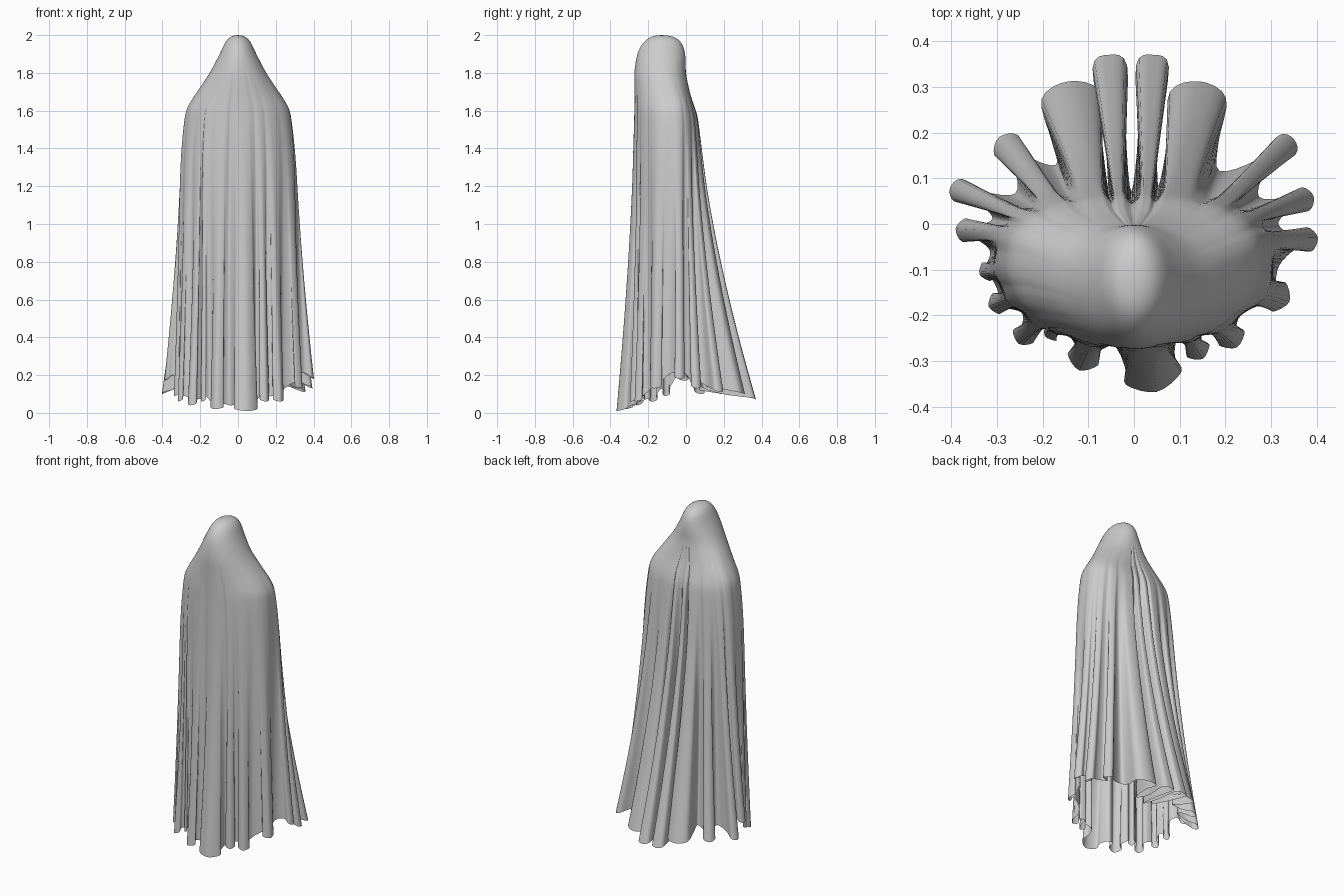
import bpy
import bmesh
from math import cos, sin, pi, atan2, sqrt
from mathutils import Vector

if "Cube" in bpy.data.objects:
    bpy.data.objects.remove(bpy.data.objects["Cube"])

# Draped body profile: z, half width, front y, back y
PROFILE = [
    (2.0, 0.0, -0.13, -0.13), (1.99, 0.04, -0.185, -0.065), (1.965, 0.065, -0.22, -0.03),
    (1.93, 0.083, -0.245, -0.012), (1.88, 0.107, -0.262, -0.003), (1.8, 0.15, -0.273, 0.0),
    (1.72, 0.203, -0.273, 0.015), (1.66, 0.243, -0.272, 0.03), (1.61, 0.27, -0.272, 0.045),
    (1.56, 0.281, -0.272, 0.055), (1.4, 0.296, -0.272, 0.06), (1.2, 0.303, -0.27, 0.06),
    (0.0, 0.303, -0.265, 0.06)]

# Hem folds clockwise from the back: tip x, tip y, half width, hem z, web depth of next valley
FOLDS = [
    (0.042, 0.37, 0.036, 0.07, 0.1), (0.143, 0.312, 0.062, 0.10, 0.35),
    (0.35, 0.185, 0.028, 0.11, 0.35), (0.393, 0.06, 0.027, 0.13, 0.35),
    (0.402, -0.03, 0.027, 0.18, 0.3), (0.34, -0.17, 0.035, 0.13, 0.1),
    (0.225, -0.27, 0.032, 0.06, 0.1), (0.15, -0.295, 0.028, 0.06, 0.1),
    (0.05, -0.367, 0.062, 0.01, 0.15), (-0.12, -0.32, 0.036, 0.02, 0.1),
    (-0.195, -0.245, 0.022, 0.06, 0.1), (-0.252, -0.262, 0.026, 0.04, 0.2),
    (-0.318, -0.18, 0.024, 0.06, 0.4), (-0.338, -0.11, 0.022, 0.09, 0.3),
    (-0.39, -0.01, 0.026, 0.17, 0.35), (-0.402, 0.08, 0.026, 0.10, 0.35),
    (-0.295, 0.19, 0.034, 0.10, 0.4), (-0.143, 0.312, 0.064, 0.10, 0.1),
    (-0.055, 0.37, 0.038, 0.07, 0.05)]
ROWS, SUB = 66, 4
SIDE_Y = -0.085


def catmull(p0, p1, p2, p3, t):
    return 0.5 * (2 * p1 + (p2 - p0) * t + (2 * p0 - 5 * p1 + 4 * p2 - p3) * t * t
                  + (3 * p1 - p0 - 3 * p2 + p3) * t ** 3)


def profile(z):
    """Smooth lookup of width, front and back, using sqrt depth so the crown is round."""
    u = [sqrt(2 - p[0]) for p in PROFILE]
    x = sqrt(max(0.0, 2 - z))
    i = max(k for k in range(len(u) - 1) if u[k] <= x + 1e-9)
    val = [Vector(p[1:]) for p in PROFILE]

    def slope(k):
        a, b = max(k - 1, 0), min(k + 1, len(u) - 1)
        return (val[b] - val[a]) / (u[b] - u[a])
    h = u[i + 1] - u[i]
    t = (x - u[i]) / h
    return (val[i] * (2 * t**3 - 3 * t * t + 1) + slope(i) * (h * (t**3 - 2 * t * t + t))
            + val[i + 1] * (3 * t * t - 2 * t**3) + slope(i + 1) * (h * (t**3 - t * t)))


def oval(w, front, back, a):
    """Point on the body cross-section: elliptical front, squarer back."""
    c, s = cos(a), sin(a)
    f = min(1.0, max(0.0, (w - 0.1) / 0.15))
    mid = SIDE_Y * f + (front + back) / 2 * (1 - f)
    e = 1 - 0.25 * f if s > 0 else 1.0
    x = w * abs(c) ** e * (1 if c > 0 else -1)
    y = mid + ((back - mid) * s ** e if s > 0 else (mid - front) * s)
    return Vector((x, y))


# Hem outline: each fold is a valley, a neck and a rounded tip
n = len(FOLDS)
angles = []
for x, y, hw, z, web in FOLDS:
    r = 0.145 if y > SIDE_Y else 0.187
    a = atan2((y - SIDE_Y) / r, x / 0.3)
    while angles and a > angles[-1]:
        a -= 2 * pi
    angles.append(a)


def angle(i):
    return angles[i % n] - 2 * pi * (i // n)


def valley(i):
    """Angle, position and hem height of the valley after fold i."""
    f, g = FOLDS[i % n], FOLDS[(i + 1) % n]
    a = angle(i) + (angle(i + 1) - angle(i)) * f[2] / (f[2] + g[2])
    mid = (Vector(f[:2]) + Vector(g[:2])) / 2
    lift = 0.05 if mid.y > -0.2 else 0.025
    return a, oval(0.295, -0.255, 0.055, a).lerp(mid, f[4]), (f[3] + g[3]) / 2 + lift


ctrl = []   # x, y, hem z, body angle, valley amount
for i, (x, y, hw, z, web) in enumerate(FOLDS):
    a = angle(i)
    (a0, v0, zv), (a1, v1, _) = valley(i - 1), valley(i)
    tip, base = Vector((x, y)), (v0 + v1) / 2
    d = (tip - base).normalized()
    side = Vector((d.y, -d.x))
    neck = base.lerp(tip, 0.4)
    shoulder = tip - d * min(hw * 0.7, 0.03)
    nw = min(hw * (0.9 if hw > 0.05 else 0.62), (v1 - v0).length * 0.45)
    for p, pz, pa, v in (
            (v0, zv, a0, 1), (neck - side * nw, z + 0.03, a + (a0 - a) * 0.7, 0.5),
            (shoulder - side * hw, z + 0.01, a + (a0 - a) * 0.4, 0), (tip, z, a, 0),
            (shoulder + side * hw, z + 0.01, a + (a1 - a) * 0.4, 0),
            (neck + side * nw, z + 0.03, a + (a1 - a) * 0.7, 0.5)):
        ctrl.append((p.x, p.y, pz, pa, v))

m = len(ctrl)


def control(i, k):
    return ctrl[i % m][k] - (2 * pi * (i // m) if k == 3 else 0)


columns = []
for i in range(m):
    for j in range(SUB):
        columns.append([catmull(*(control(i + o, k) for o in (-1, 0, 1, 2)), j / SUB)
                        for k in range(5)])

# Draped sheet: body section blended into the folded hem going down
bm = bmesh.new()
crown = bm.verts.new((0, -0.13, 2))
rings = []
for r in range(1, ROWS + 1):
    zn = 2 - 2 * (r / ROWS) ** 1.6
    w, front, back = profile(zn)
    blend = max(0.0, (1.7 - zn) / 1.7) ** 1.5
    pinch = 0.014 * min(1.0, max(0.0, (1.85 - zn) / 0.4)) * (1 - blend)
    ring = []
    for hx, hy, hz, a, v in columns:
        body = oval(w, front, back, a)
        # early creases only run down the centre of the front and back
        crease = pinch * v * max(0.15, 1 - abs(hx) / 0.15)
        inward = Vector((body.x * 0.6, body.y - SIDE_Y)).normalized()
        p = (body - inward * crease).lerp(Vector((hx, hy)), blend)
        z = zn if zn > 1.2 else 1.2 - (1.2 - zn) / 1.2 * (1.2 - max(hz, 0.0))
        ring.append(bm.verts.new((p.x, p.y, z)))
    rings.append(ring)

cols = len(columns)
for c in range(cols):
    d = (c + 1) % cols
    bm.faces.new((crown, rings[0][d], rings[0][c]))
    for top, low in zip(rings, rings[1:]):
        bm.faces.new((top[c], top[d], low[d], low[c]))
for f in bm.faces:
    f.smooth = True

mesh = bpy.data.meshes.new("draped_sheet")
bm.to_mesh(mesh)
bm.free()
sheet = bpy.data.objects.new("draped_sheet", mesh)
bpy.context.collection.objects.link(sheet)
